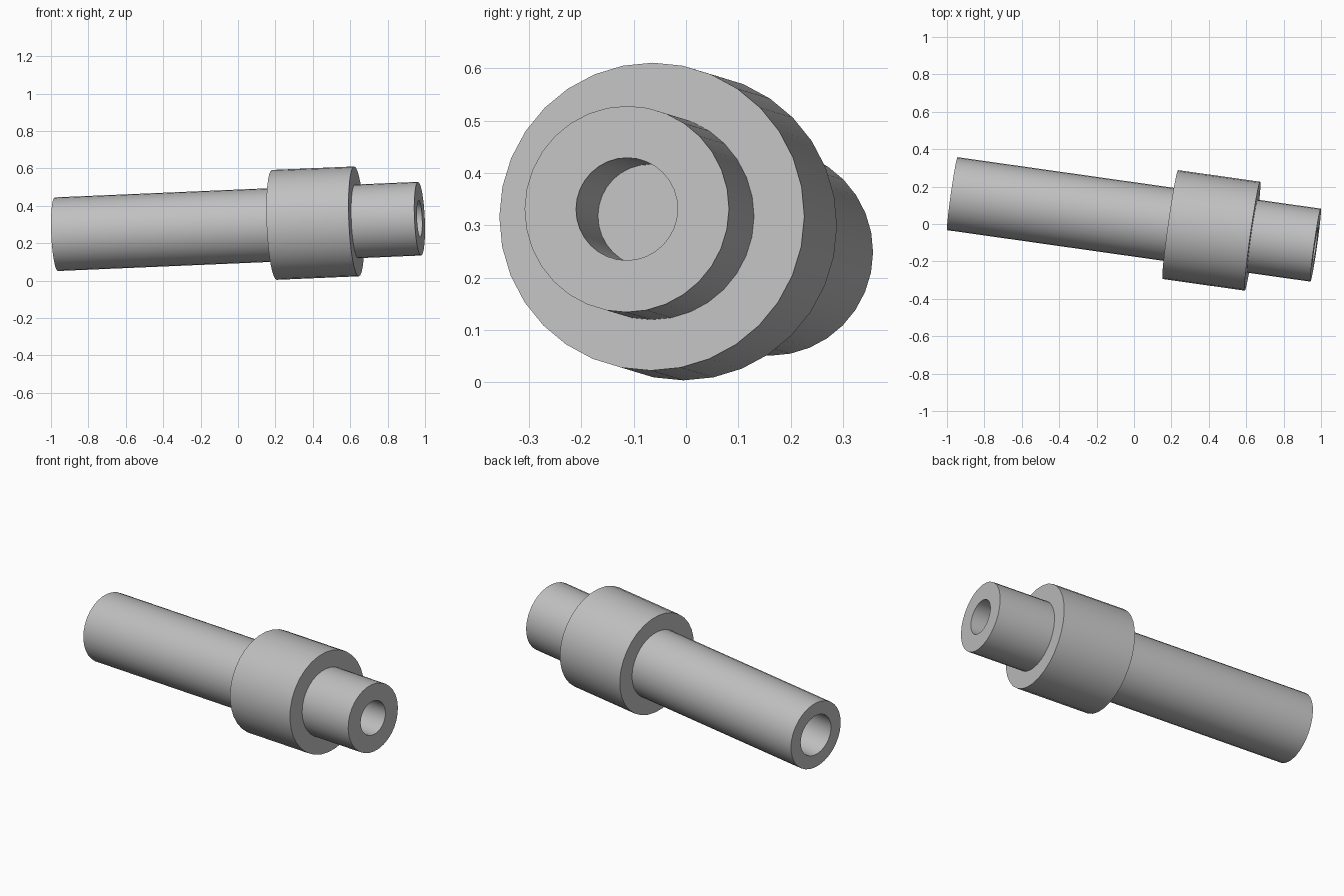
import bpy, bmesh, math
from mathutils import Vector

cube = bpy.data.objects.get("Cube")
if cube:
    bpy.data.objects.remove(cube, do_unlink=True)

# Plain grey metal
grey = bpy.data.materials.new("grey_metal")
grey.use_nodes = True
colour = (0.53, 0.53, 0.53, 1)
grey.diffuse_color = colour
grey.node_tree.nodes["Principled BSDF"].inputs["Base Color"].default_value = colour

# Axis of the sleeve, from the long end to the short end
start = Vector((-0.971, 0.162, 0.248))
end = Vector((0.971, -0.113, 0.331))
length = (end - start).length
SIDES = 32

# Dimensions along the axis
shaft_r, collar_r = 0.197, 0.294
collar_a, collar_b = 1.178, 1.622
rear_bore_r, rear_floor = 0.12, 0.8
front_bore_r, front_floor = 0.098, length - 0.3

# Half section (radius, distance): rear bore, shaft, collar, spigot, front bore
profile = [
    (0, rear_floor), (rear_bore_r, rear_floor), (rear_bore_r, 0),
    (shaft_r, 0), (shaft_r, collar_a),
    (collar_r, collar_a), (collar_r, collar_b),
    (shaft_r, collar_b), (shaft_r, length),
    (front_bore_r, length), (front_bore_r, front_floor), (0, front_floor),
]

# Turn the section around the axis
bm = bmesh.new()
verts = [bm.verts.new((r, 0, d)) for r, d in profile]
edges = [bm.edges.new(pair) for pair in zip(verts, verts[1:])]
bmesh.ops.spin(bm, geom=verts + edges, cent=(0, 0, 0), axis=(0, 0, 1),
               angle=math.tau, steps=SIDES)
bmesh.ops.remove_doubles(bm, verts=bm.verts, dist=1e-4)
bmesh.ops.recalc_face_normals(bm, faces=bm.faces)
mesh = bpy.data.meshes.new("stepped_sleeve")
bm.to_mesh(mesh)
bm.free()

# Lay the sleeve along its tilted axis
sleeve = bpy.data.objects.new("stepped_sleeve", mesh)
bpy.context.collection.objects.link(sleeve)
mesh.materials.append(grey)
sleeve.rotation_euler = (end - start).to_track_quat("Z", "Y").to_euler()
sleeve.location = start

# Smooth barrels with crisp shoulders
bpy.ops.object.select_all(action="DESELECT")
sleeve.select_set(True)
bpy.context.view_layer.objects.active = sleeve
bpy.ops.object.shade_smooth_by_angle(angle=math.radians(30))
